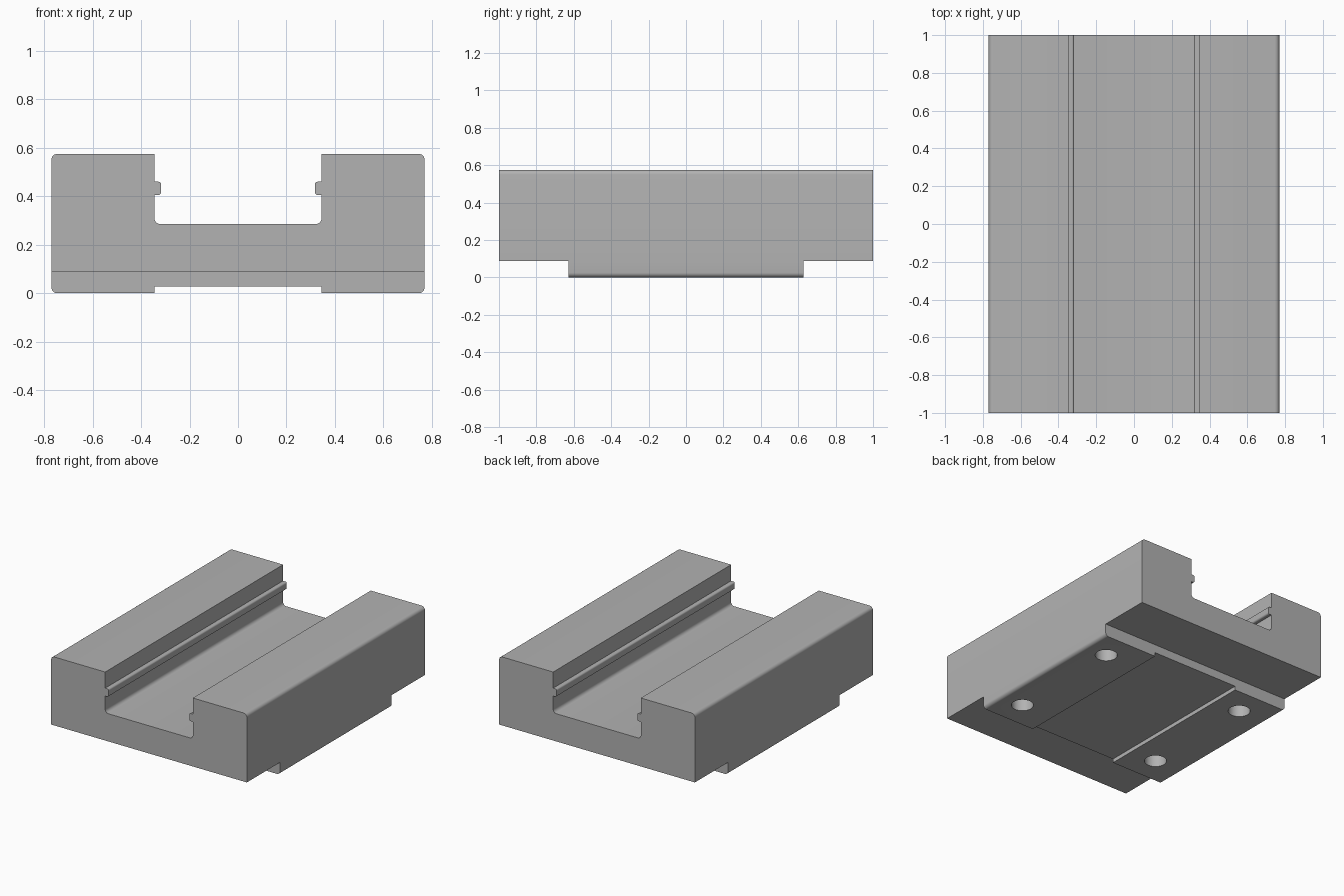
import bpy
import math
from mathutils import Vector

if "Cube" in bpy.data.objects:
    bpy.data.objects.remove(bpy.data.objects["Cube"], do_unlink=True)

WIDTH, HEIGHT, STEP = 0.77, 0.575, 0.088
SLOT, FLOOR = 0.345, 0.285

grey = bpy.data.materials.new("machined_grey")
grey.use_nodes = True
grey.diffuse_color = (0.448, 0.448, 0.448, 1)
grey.node_tree.nodes["Principled BSDF"].inputs["Base Color"].default_value = grey.diffuse_color


def rounded(corners, steps=6):
    """Turn (x, z, radius) corners into outline points with right-angle fillets."""
    points = []
    for i, (x, z, r) in enumerate(corners):
        here = Vector((x, z))
        if r == 0:
            points.append(here)
            continue
        before = Vector(corners[i - 1][:2])
        after = Vector(corners[(i + 1) % len(corners)][:2])
        a = (before - here).normalized() * r
        b = (after - here).normalized() * r
        for k in range(steps + 1):
            t = k / steps * math.pi / 2
            points.append(here + a * (1 - math.sin(t)) + b * (1 - math.cos(t)))
    return points


def extrude_profile(name, points, y0, y1):
    n = len(points)
    verts = [(p.x, y, p.y) for y in (y0, y1) for p in points]
    faces = [tuple(range(n)), tuple(reversed(range(n, 2 * n)))]
    faces += [(i, i + n, (i + 1) % n + n, (i + 1) % n) for i in range(n)]
    mesh = bpy.data.meshes.new(name)
    mesh.from_pydata(verts, [], faces)
    obj = bpy.data.objects.new(name, mesh)
    bpy.context.collection.objects.link(obj)
    return obj


def cut(target, cutter):
    mod = target.modifiers.new("cut", "BOOLEAN")
    mod.operation = "DIFFERENCE"
    mod.solver = "EXACT"
    mod.object = cutter
    bpy.context.view_layer.objects.active = target
    bpy.ops.object.modifier_apply(modifier=mod.name)
    bpy.data.objects.remove(cutter, do_unlink=True)


# Carriage body: right half of the section, mirrored, with rail slot and ridges
half = [
    (SLOT, 0.028, 0), (SLOT, 0, 0),
    (WIDTH, 0, 0.025), (WIDTH, HEIGHT, 0.025),
    (SLOT, HEIGHT, 0), (SLOT, 0.46, 0),
    (0.317, 0.46, 0.012), (0.317, 0.405, 0.012),
    (SLOT, 0.405, 0), (SLOT, FLOOR, 0.025),
]
section = half + [(-x, z, r) for x, z, r in reversed(half)]
body = extrude_profile("carriage_body", rounded(section), -1, 1)
body.data.materials.append(grey)

# Raised end undersides
for side in (-1, 1):
    bpy.ops.mesh.primitive_cube_add(size=1, location=(0, side * 1.127, STEP - 0.5))
    cutter = bpy.context.object
    cutter.scale = (2, 1, 1)
    cut(body, cutter)

# Four blind mounting holes in the base
for x in (0.6, -0.545):
    for y in (-0.43, 0.43):
        bpy.ops.mesh.primitive_cylinder_add(vertices=32, radius=0.073, depth=0.5,
                                            location=(x, y, 0))
        cut(body, bpy.context.object)

bpy.ops.object.select_all(action="DESELECT")
body.select_set(True)
bpy.context.view_layer.objects.active = body
bpy.ops.object.shade_smooth_by_angle(angle=math.radians(30))
